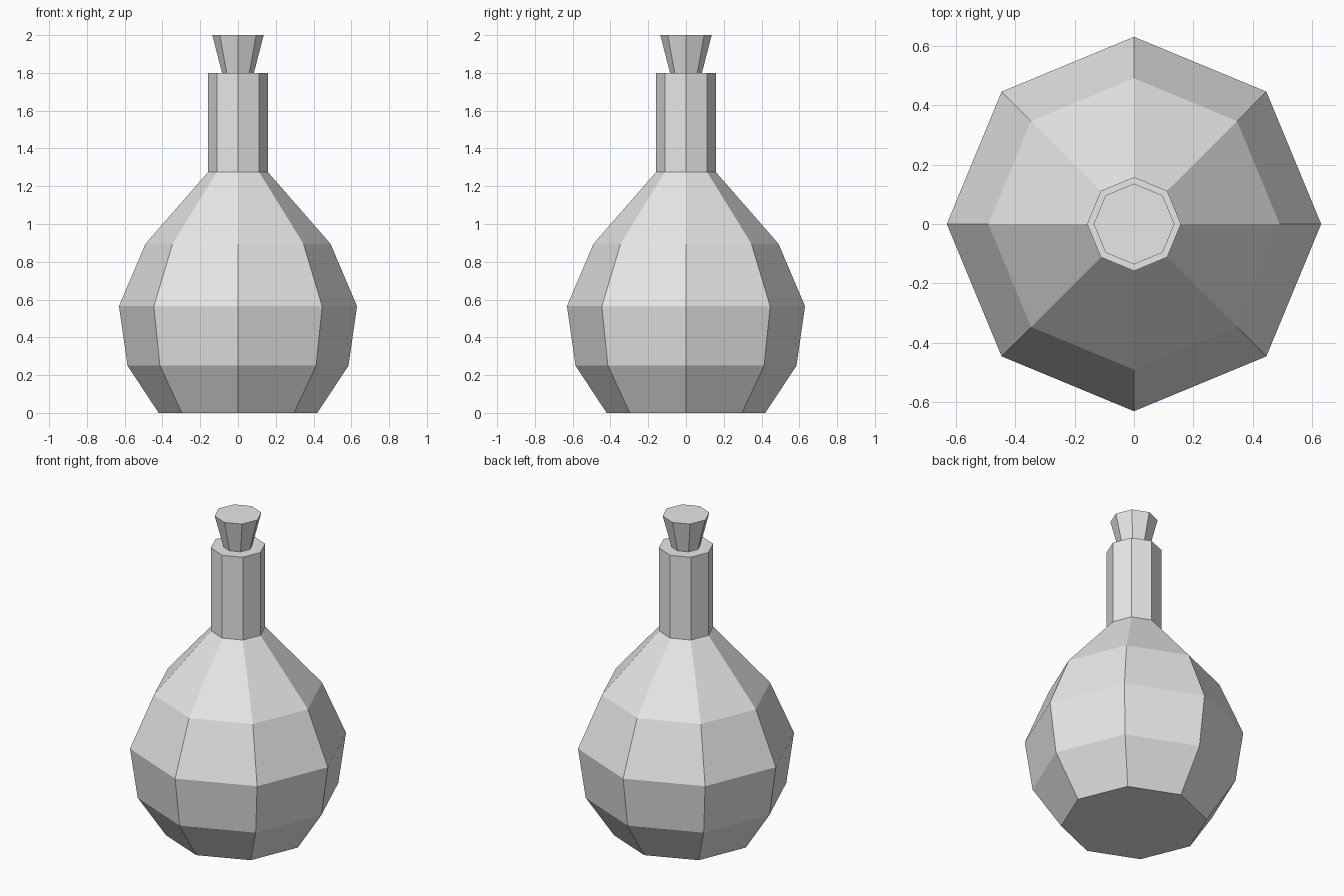
import bpy
import bmesh
from math import cos, sin, tau

SIDES = 8

cube = bpy.data.objects.get("Cube")
if cube:
    bpy.data.objects.remove(cube, do_unlink=True)

# Single plain grey
grey = bpy.data.materials.new("light_grey")
grey.use_nodes = True
grey.diffuse_color = (0.8, 0.8, 0.8, 1)
grey.node_tree.nodes["Principled BSDF"].inputs["Base Color"].default_value = (0.8, 0.8, 0.8, 1)


def turned_part(name, profile):
    """Flat-sided closed solid from (radius, height) rings, bottom to top."""
    bm = bmesh.new()
    rings = [[bm.verts.new((r * cos(tau * i / SIDES), r * sin(tau * i / SIDES), z))
              for i in range(SIDES)] for r, z in profile]
    for low, high in zip(rings, rings[1:]):
        for i in range(SIDES):
            j = (i + 1) % SIDES
            bm.faces.new((low[i], low[j], high[j], high[i]))
    bm.faces.new(rings[0][::-1])
    bm.faces.new(rings[-1])
    mesh = bpy.data.meshes.new(name)
    bm.to_mesh(mesh)
    bm.free()
    mesh.materials.append(grey)
    obj = bpy.data.objects.new(name, mesh)
    bpy.context.collection.objects.link(obj)
    return obj


# Round body rising into a straight neck
turned_part("bottle", [(0.42, 0), (0.585, 0.25), (0.63, 0.565),
                       (0.49, 0.895), (0.158, 1.275), (0.158, 1.8)])

# Tapered stopper resting in the neck
turned_part("stopper", [(0.083, 1.795), (0.136, 2.0)])
